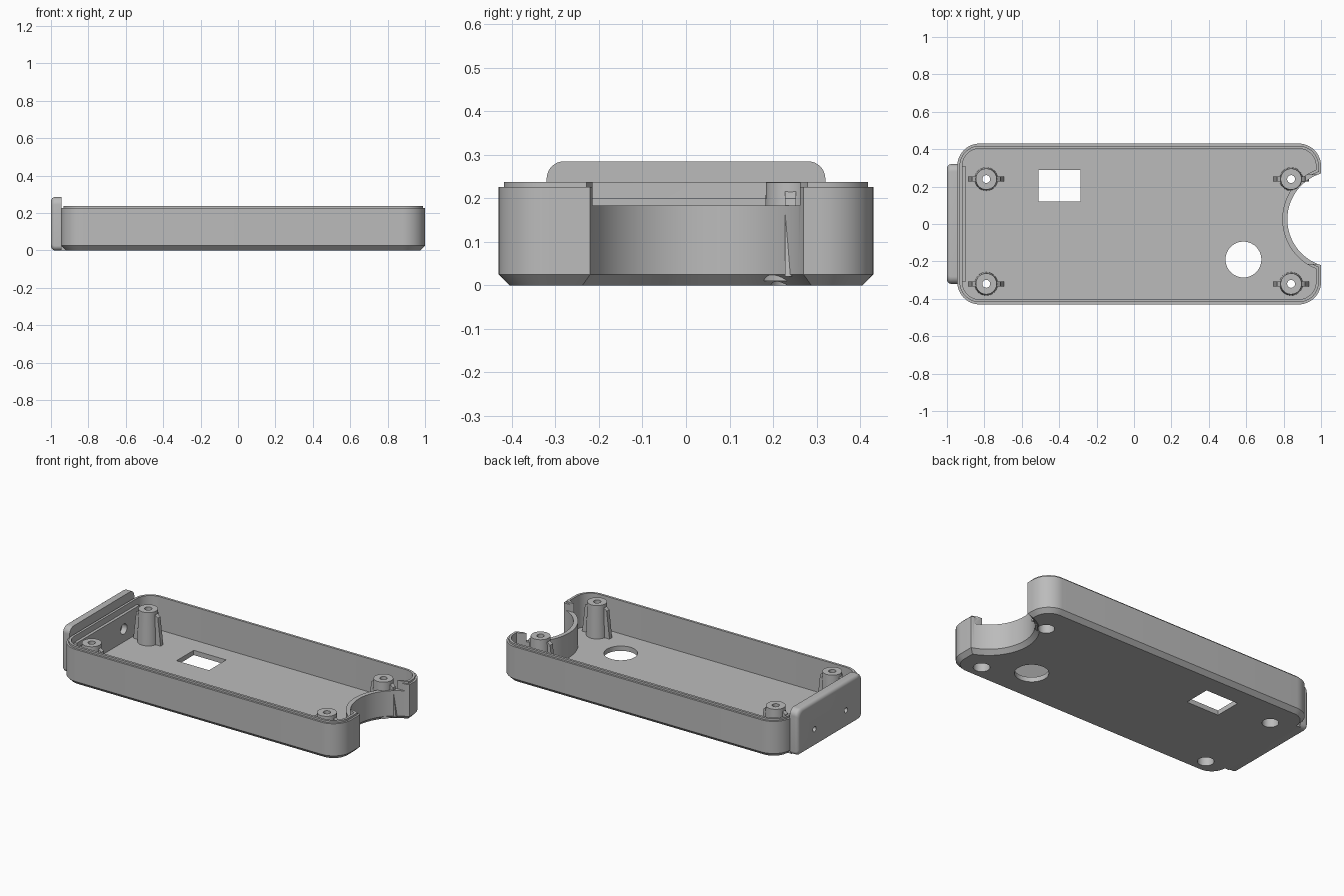
import bpy, bmesh, math
from mathutils import Matrix

if "Cube" in bpy.data.objects:
    bpy.data.objects.remove(bpy.data.objects["Cube"], do_unlink=True)

grey = bpy.data.materials.new("plain grey")
grey.use_nodes = True
grey.diffuse_color = (0.5, 0.5, 0.5, 1)
grey.node_tree.nodes["Principled BSDF"].inputs["Base Color"].default_value = (0.5, 0.5, 0.5, 1)

LEFT, RIGHT, HALF_Y, CORNER = -0.945, 1.0, 0.43, 0.12
BITE_X, BITE_Y, BITE_R = 1.077, 0.025, 0.257
WALL, FLOOR = 0.027, 0.03


def finish(name, bm):
    bmesh.ops.recalc_face_normals(bm, faces=bm.faces)
    mesh = bpy.data.meshes.new(name)
    bm.to_mesh(mesh)
    bm.free()
    mesh.materials.append(grey)
    obj = bpy.data.objects.new(name, mesh)
    bpy.context.collection.objects.link(obj)
    return obj


def loft(name, rings):
    """Skin matching closed rings and cap both ends."""
    bm = bmesh.new()
    rows = [[bm.verts.new(p) for p in ring] for ring in rings]
    for a, b in zip(rows, rows[1:]):
        for i in range(len(a)):
            j = (i + 1) % len(a)
            bm.faces.new((a[i], a[j], b[j], b[i]))
    bm.faces.new(rows[0][::-1])
    bm.faces.new(rows[-1])
    return finish(name, bm)


def box(name, x0, x1, y0, y1, z0, z1):
    return loft(name, [[(x0, y0, z), (x1, y0, z), (x1, y1, z), (x0, y1, z)] for z in (z0, z1)])


def cone(name, x, y, z0, z1, r0, r1, along_x=False):
    """Round part standing on z0, or lying along x from z0 to z1."""
    rings = []
    for h, r in ((z0, r0), (z1, r1)):
        ring = []
        for i in range(40):
            t = math.tau * i / 40
            u, v = r * math.cos(t), r * math.sin(t)
            ring.append((h, x + u, y + v) if along_x else (x + u, y + v, h))
        rings.append(ring)
    return loft(name, rings)


def rounded(x0, x1, y0, y1, radii, steps=12):
    """Rounded rectangle, corners in order upper right, upper left, lower left, lower right."""
    pts = []
    signs = ((1, 1), (-1, 1), (-1, -1), (1, -1))
    for k, ((sx, sy), r) in enumerate(zip(signs, radii)):
        cx = x1 - r if sx > 0 else x0 + r
        cy = y1 - r if sy > 0 else y0 + r
        for i in range(steps + 1):
            t = math.pi / 2 * (k + i / steps)
            pts.append((cx + r * math.cos(t), cy + r * math.sin(t)))
    return pts


def outline(d, z):
    """Case outline moved inward by d, with the round bite in its right end."""
    pts = rounded(LEFT + d, RIGHT - d, -HALF_Y + d, HALF_Y - d, [CORNER - d] * 4)
    r = BITE_R + d
    a = math.acos((BITE_X - RIGHT + d) / r)
    for i in range(41):
        t = -a + 2 * a * i / 40
        pts.append((BITE_X - r * math.cos(t), BITE_Y + r * math.sin(t)))
    return [(x, y, z) for x, y in pts]


def cut(obj, cutters):
    for c in cutters:
        mod = obj.modifiers.new("cut", "BOOLEAN")
        mod.operation, mod.solver, mod.object = "DIFFERENCE", "EXACT", c
    deps = bpy.context.evaluated_depsgraph_get()
    mesh = bpy.data.meshes.new_from_object(obj.evaluated_get(deps))
    obj.modifiers.clear()
    obj.data = mesh


# Tray with chamfered base and stepped rim
shell = loft("case_shell", [outline(d, z) for d, z in (
    (0.025, 0), (0, 0.025), (0, 0.226), (0.012, 0.226), (0.012, 0.238),
    (WALL, 0.238), (WALL, FLOOR))])

# End plate with a rounded outer edge
plate_rings = []
for i in range(7):
    t = math.pi / 2 * i / 6
    d = 0.022 * (1 - math.sin(t))
    x = -1 + 0.022 * (1 - math.cos(t))
    ring = rounded(-0.32 + d, 0.32 - d, d, 0.285 - d, (0.04, 0.04, 0.025, 0.025), 8)
    plate_rings.append([(x, y, z) for y, z in ring])
plate_rings.append([(-0.943, y, z) for _, y, z in plate_rings[-1]])
plate_rings = [[p for p in r] for r in plate_rings]
plate = loft("end_plate", plate_rings)
pad = box("end_pad", -0.95, -0.90, -0.31, 0.31, 0, 0.2)

# Screw posts with tapered side ribs
posts, post_cutters, ribs = [], [], []
for x in (-0.79, 0.84):
    for y in (0.24, -0.32):
        posts.append(cone("screw_post", x, y, 0.01, 0.236, 0.063, 0.056))
        post_cutters.append(cone("cutter_screw", x, y, -0.1, 0.4, 0.021, 0.021))
        post_cutters.append(cone("cutter_head", x, y, -0.1, 0.12, 0.047, 0.047))
        for s in (-1, 1):
            rings = []
            for w in (-0.013, 0.013):
                rings.append([(x + s * r, y + w, z) for r, z in
                              ((0.05, 0.02), (0.096, 0.02), (0.075, 0.2), (0.05, 0.22))])
            ribs.append(loft("post_rib", rings))

# Openings
window = box("cutter_window", -0.51, -0.285, 0.12, 0.29, -0.1, 0.1)
button = cone("cutter_round", 0.585, -0.19, -0.1, 0.1, 0.096, 0.096)
notch = box("cutter_notch", 0.7, 1.1, -0.215, 0.262, 0.183, 0.4)
end_holes = []
for y in (-0.155, 0.155):
    end_holes.append(cone("cutter_bolt", y, 0.11, -1.1, -0.8, 0.016, 0.016, True))
    end_holes.append(cone("cutter_nut", y, 0.11, -0.935, -0.8, 0.032, 0.032, True))

cut(shell, [window, button, notch] + post_cutters + end_holes)
cut(plate, end_holes)
cut(pad, end_holes)
for i, post in enumerate(posts):
    cut(post, post_cutters[2 * i:2 * i + 2])
for c in [window, button, notch] + post_cutters + end_holes:
    bpy.data.objects.remove(c, do_unlink=True)

# Smooth curved walls, crisp edges
bpy.ops.object.select_all(action="DESELECT")
for obj in [shell, plate, pad] + posts + ribs:
    obj.select_set(True)
bpy.context.view_layer.objects.active = shell
bpy.ops.object.shade_smooth_by_angle(angle=math.radians(30))
